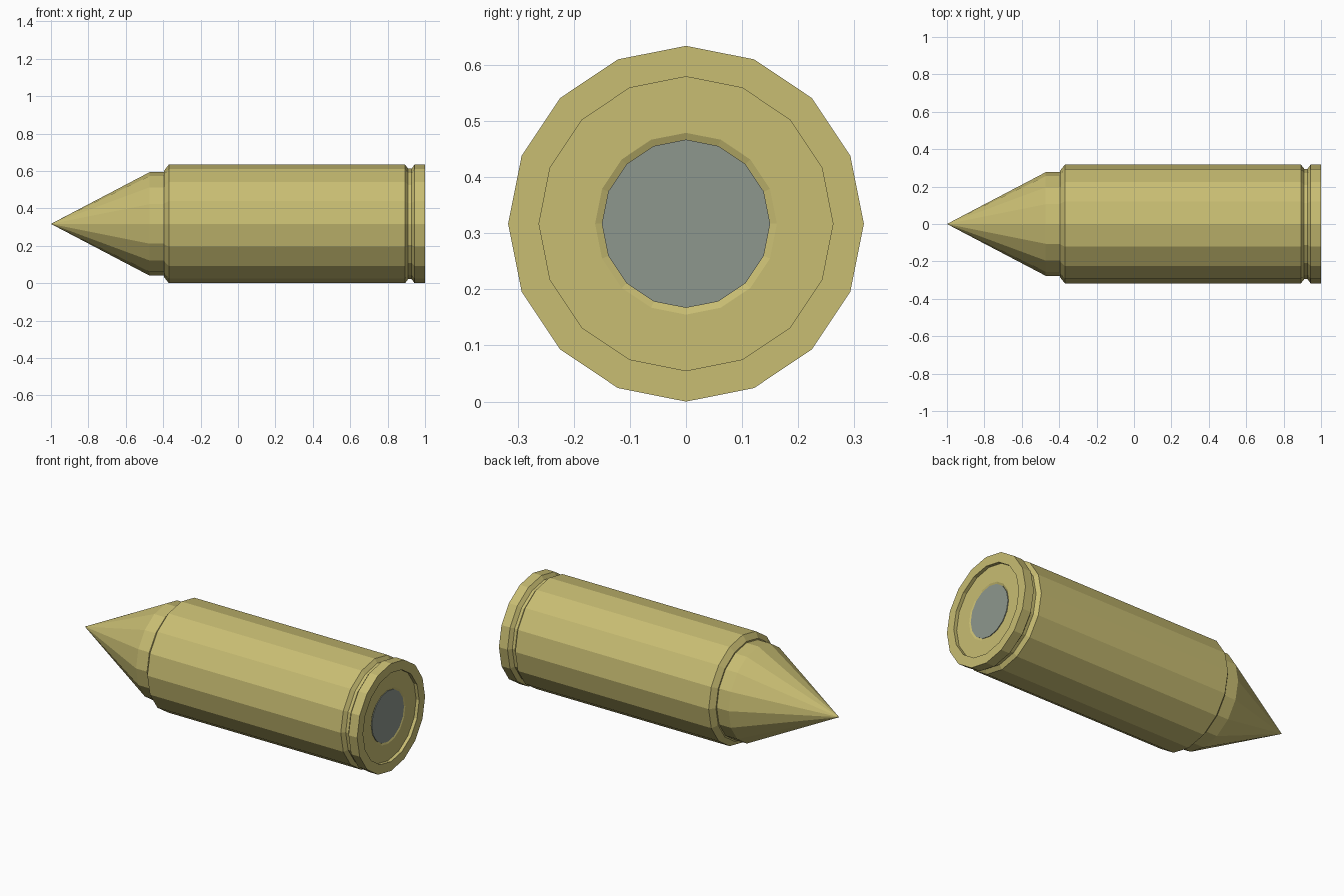
import bpy, bmesh
from math import cos, sin, tau

if "Cube" in bpy.data.objects:
    bpy.data.objects.remove(bpy.data.objects["Cube"])

SIDES = 16
AXIS_Z = 0.317


def material(name, rgb):
    m = bpy.data.materials.new(name)
    m.diffuse_color = (*rgb, 1)
    m.use_nodes = True
    m.node_tree.nodes["Principled BSDF"].inputs["Base Color"].default_value = m.diffuse_color
    return m


def lathe(name, profile, mat):
    """Revolve (x, radius) points around the long axis; radius 0 makes a pole."""
    bm = bmesh.new()
    rings = []
    for x, r in profile:
        if r == 0:
            rings.append([bm.verts.new((x, 0, 0))] * SIDES)
        else:
            rings.append([bm.verts.new((x, r * cos(tau * i / SIDES), r * sin(tau * i / SIDES)))
                          for i in range(SIDES)])
    for a, b in zip(rings, rings[1:]):
        for i in range(SIDES):
            j = (i + 1) % SIDES
            corners = list(dict.fromkeys((a[i], a[j], b[j], b[i])))
            bm.faces.new(corners)
    bmesh.ops.recalc_face_normals(bm, faces=bm.faces)
    mesh = bpy.data.meshes.new(name)
    bm.to_mesh(mesh)
    bm.free()
    mesh.materials.append(mat)
    obj = bpy.data.objects.new(name, mesh)
    obj.location.z = AXIS_Z
    bpy.context.collection.objects.link(obj)
    return obj


brass = material("brass", (0.58, 0.51, 0.17))
steel = material("steel", (0.27, 0.31, 0.27))

# Pointed tip with a short straight collar
lathe("tip", [(-1, 0), (-0.472, 0.277), (-0.395, 0.277), (-0.395, 0)], brass)

# Casing: chamfered shoulder, body, extractor groove, rim and recessed base
lathe("casing", [(-0.395, 0), (-0.395, 0.285), (-0.37, 0.317), (0.893, 0.317),
                 (0.91, 0.295), (0.928, 0.295), (0.944, 0.317), (1, 0.317),
                 (1, 0.262), (0.98, 0.262), (0.98, 0.162), (0.975, 0.15),
                 (0.975, 0)], brass)

# Primer disc in the base
lathe("primer", [(0.96, 0), (0.96, 0.15), (0.979, 0.15), (0.979, 0)], steel)
